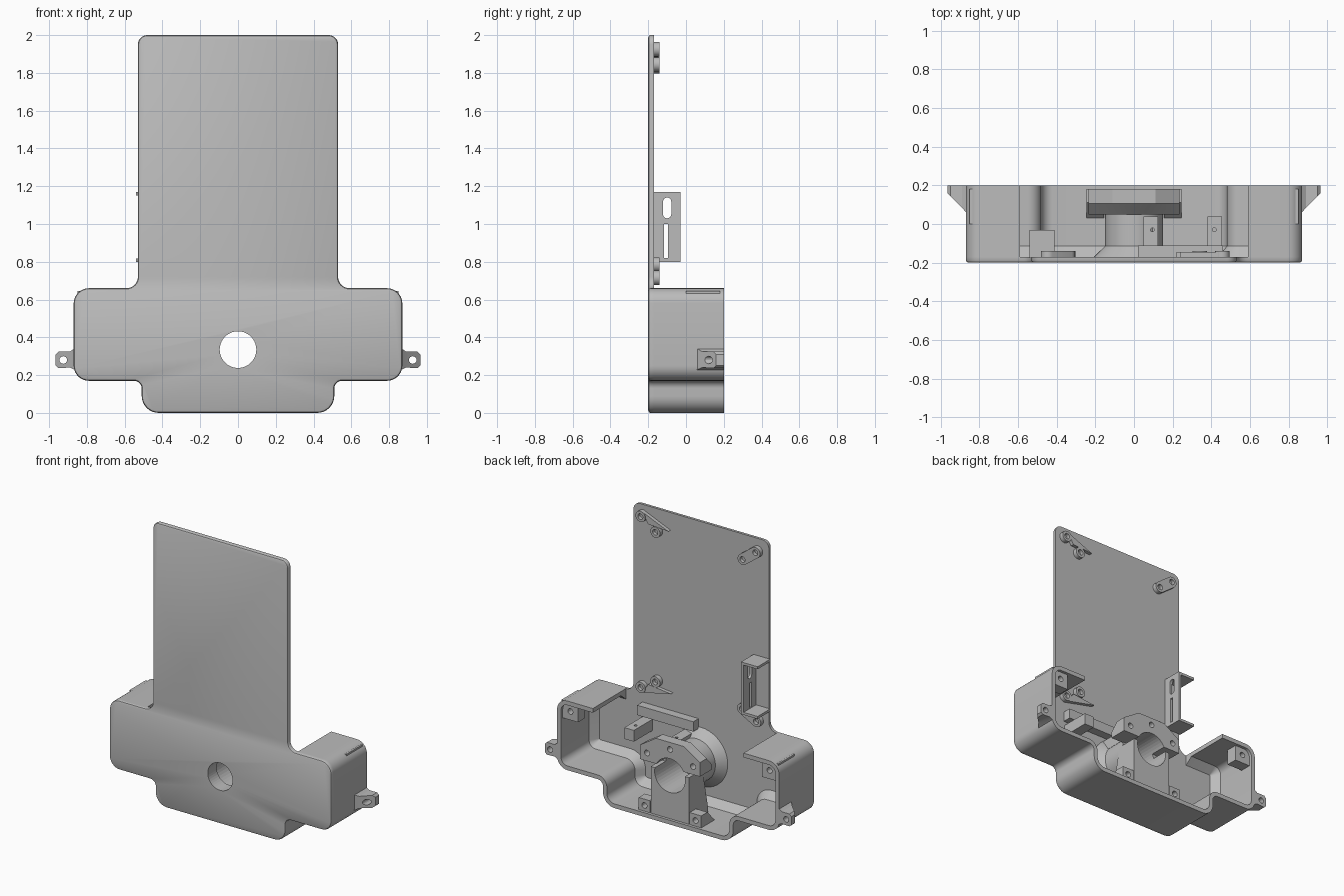
import bpy, bmesh, math
from mathutils import Vector

cube = bpy.data.objects.get("Cube")
if cube:
    bpy.data.objects.remove(cube)

GREY = (0.5, 0.5, 0.5, 1)
grey = bpy.data.materials.new("plain grey")
grey.use_nodes = True
grey.diffuse_color = GREY
grey.node_tree.nodes["Principled BSDF"].inputs["Base Color"].default_value = GREY

HUB = Vector((0, 0.335))


def finish(name, bm, cutters=(), helper=False):
    bmesh.ops.recalc_face_normals(bm, faces=bm.faces)
    mesh = bpy.data.meshes.new(name)
    bm.to_mesh(mesh)
    bm.free()
    mesh.materials.append(grey)
    obj = bpy.data.objects.new(name, mesh)
    bpy.context.collection.objects.link(obj)
    if helper:
        obj.hide_render = True
        obj.hide_viewport = True
        return obj
    bpy.ops.object.select_all(action='DESELECT')
    obj.select_set(True)
    bpy.context.view_layer.objects.active = obj
    bpy.ops.object.shade_smooth_by_angle(angle=math.radians(30))
    for c in cutters:
        mod = obj.modifiers.new("cut", 'BOOLEAN')
        mod.operation = 'DIFFERENCE'
        mod.solver = 'EXACT'
        mod.object = c
    return obj


def loft(bm, rings):
    """Skin equal-length closed rings and cap both ends."""
    loops = [[bm.verts.new(p) for p in ring] for ring in rings]
    n = len(loops[0])
    for a, b in zip(loops, loops[1:]):
        for i in range(n):
            j = (i + 1) % n
            bm.faces.new((a[i], a[j], b[j], b[i]))
    bm.faces.new(loops[0])
    bm.faces.new(loops[-1])


def at_y(points, y):
    return [(p[0], y, p[1]) for p in points]


def circle(c, r, n=40):
    return [(c[0] + r * math.cos(2 * math.pi * i / n),
             c[1] + r * math.sin(2 * math.pi * i / n)) for i in range(n)]


def rect(x0, x1, z0, z1):
    return [(x0, z0), (x1, z0), (x1, z1), (x0, z1)]


def solid(name, sections, cutters=(), helper=False):
    """sections: (outline in x and z, y) pairs"""
    bm = bmesh.new()
    loft(bm, [at_y(p, y) for p, y in sections])
    return finish(name, bm, cutters, helper)


def rounded(corners, inset, closed):
    """Outline of right-angle corners (x, z, radius), run clockwise."""
    pts, n = [], len(corners)
    for i, (x, z, r) in enumerate(corners):
        p = Vector((x, z))
        nxt = Vector(corners[(i + 1) % n][:2])
        prv = Vector(corners[i - 1][:2])
        if not closed and i in (0, n - 1):
            d = (nxt - p if i == 0 else p - prv).normalized()
            pts.append(p + Vector((d.y, -d.x)) * inset)
            continue
        u, v = (p - prv).normalized(), (nxt - p).normalized()
        centre = p + (v - u) * r
        convex = u.x * v.y - u.y * v.x < 0
        rr = max(r - inset if convex else r + inset, 0.004)
        for k in range(9):
            t = math.pi / 2 * k / 8
            pts.append(centre + rr * (u * math.sin(t) - v * math.cos(t)))
    return pts


def mirrored(half):
    return half + [(-x, z, r) for x, z, r in reversed(half)]


# Helper cutters: hub bore, wider bore and all screw holes
hub_hole = solid("hub_hole_cutter", [(circle(HUB, 0.097), -0.3), (circle(HUB, 0.097), 0.3)], helper=True)
bore = solid("bore_cutter", [(circle(HUB, 0.12), -0.1), (circle(HUB, 0.12), 0.3)], helper=True)

left_pads = [((-0.344, 1.835), (-0.444, 1.91)), ((-0.34, 0.775), (-0.45, 0.715))]
right_pads = [((0.456, 1.925), (0.34, 1.845), (0.24, 1.875)),
              ((0.456, 0.715), (0.34, 0.785), (0.22, 0.73))]
flange_screws = [(-0.18, 0.447), (0, 0.52), (0.18, 0.447)]
bm = bmesh.new()
for group in left_pads + right_pads:
    for c in group[:2]:
        loft(bm, [at_y(circle(c, 0.02, 16), y) for y in (-0.165, -0.1)])
for c in flange_screws + [(s * x, z) for s in (-1, 1) for x, z in ((0.2, 0.07), (0.78, 0.58), (0.925, 0.28))]:
    loft(bm, [at_y(circle(c, 0.02, 16), y) for y in (0.1, 0.25)])
screws = finish("screw_hole_cutter", bm, helper=True)

# Front plate with softened front edge
box_half = [(0.59, 0.66, 0), (0.87, 0.66, 0.08), (0.87, 0.17, 0.08), (0.51, 0.17, 0.04), (0.51, 0, 0.09)]
plate = mirrored([(0.53, 2, 0.05), (0.53, 0.66, 0.06)] + box_half[1:])
solid("front_plate", [(rounded(plate, d, True), y) for d, y in
                      ((0.012, -0.2), (0.004, -0.196), (0, -0.188), (0, -0.17))], [hub_hole])

# Case wall with a sloped foot on the inside
section = [(0, -0.185), (0, 0.2), (0.03, 0.2), (0.03, -0.115), (0.075, -0.171), (0.03, -0.185)]
strips = [at_y(rounded(mirrored(box_half), d, False), y) for d, y in section]
bm = bmesh.new()
loft(bm, list(zip(*strips)))
finish("case_wall", bm)

# Hub: cone foot, tube, cradle and clamp flange
solid("hub_tube", [(circle(HUB, r), y) for r, y in
                   ((0.21, -0.172), (0.15, -0.115), (0.15, 0.06))], [hub_hole, bore])
solid("hub_cradle", [(rect(-0.15, 0.15, 0.02, 0.08), -0.03), (rect(-0.15, 0.15, 0.02, 0.36), 0.03),
                     (rect(-0.15, 0.15, 0.02, 0.36), 0.18)], [bore])


def flange(drop):
    half = [(0.235, 0.39), (0.235, 0.49 - drop), (0.11, 0.57 - drop)]
    return half + [(-x, z) for x, z in reversed(half)]


solid("clamp_flange", [(flange(0.06), 0.05), (flange(0), 0.105), (flange(0), 0.18)], [bore, screws])

# Mirrored screw blocks and side ears
for side, label in ((1, "left"), (-1, "right")):
    def block(x0, x1, z0, z1):
        return rect(side * x0, side * x1, z0, z1)
    solid(label + "_upper_screw_block", [(block(0.83, 0.85, 0.63, 0.645), 0.0),
                                         (block(0.72, 0.85, 0.52, 0.645), 0.1),
                                         (block(0.72, 0.85, 0.52, 0.645), 0.18)], [screws])
    solid(label + "_lower_screw_block", [(block(0.155, 0.245, 0.015, 0.03), 0.03),
                                         (block(0.155, 0.245, 0.015, 0.115), 0.11),
                                         (block(0.155, 0.245, 0.015, 0.115), 0.18)], [screws])
    bm = bmesh.new()
    loft(bm, [[(side * x, y, z) for y, z in rect(y0, 0.2, z0, z1)] for x, y0, z0, z1 in
              ((0.86, 0.05, 0.225, 0.345), (0.89, 0.085, 0.24, 0.325),
               (0.95, 0.145, 0.237, 0.325), (0.965, 0.16, 0.25, 0.31))])
    finish(label + "_ear", bm, [screws])


# Standoffs on the back of the plate
def capsule(a, b, r):
    a, b = Vector(a), Vector(b)
    ang = math.atan2(b.y - a.y, b.x - a.x)
    pts = []
    for c, start in ((b, ang - math.pi / 2), (a, ang + math.pi / 2)):
        pts += [(c.x + r * math.cos(start + math.pi * k / 12),
                 c.y + r * math.sin(start + math.pi * k / 12)) for k in range(13)]
    return pts


for i, (a, b) in enumerate(left_pads):
    pad = capsule(a, b, 0.038)
    solid(f"double_standoff_{i}", [(pad, -0.175), (pad, -0.14)], [screws])
for i, (a, b, tip) in enumerate(right_pads):
    for j, c in enumerate((a, b)):
        ring = circle(c, 0.038, 24)
        solid(f"standoff_{i}_{j}", [(ring, -0.175), (ring, -0.14)], [screws])
    low = a[1] - 0.036 if a[1] < b[1] else a[1] + 0.036
    mid = ((a[0] + b[0]) / 2, (a[1] + b[1]) / 2)
    wedge = [(a[0] - 0.01, low), tip, mid]
    solid(f"standoff_wedge_{i}", [(wedge, -0.175), (wedge, -0.145)], [screws])

# Slotted side bracket
bm = bmesh.new()
slot = capsule((-0.1, 1.052), (-0.1, 1.118), 0.022)
for outline in (slot, rect(-0.117, -0.095, 0.82, 1.0)):
    loft(bm, [[(x, y, z) for y, z in outline] for x in (-0.5, -0.38)])
slots = finish("bracket_slot_cutter", bm, helper=True)
panel = rect(-0.43, -0.41, 0.8, 1.17)
solid("bracket_panel", [(panel, -0.175), (panel, -0.03)], [slots])
for label, z in (("lower", 0.8), ("upper", 1.152)):
    tab = rect(-0.54, -0.425, z, z + 0.018)
    solid(f"bracket_{label}_tab", [(tab, -0.175), (tab, -0.03)])

# Ledge and two drilled posts above the hub
ledge = rect(0.02, 0.46, 0.53, 0.6)
solid("ledge_bar", [(ledge, -0.175), (ledge, -0.11)])
bm = bmesh.new()
for x in (0.095, 0.415):
    loft(bm, [[(p, q, z) for p, q in circle((x, -0.03), 0.01, 12)] for z in (0.45, 0.6)])
pins = finish("post_hole_cutter", bm, helper=True)
for i, x in enumerate((0.05, 0.38)):
    post = rect(x, x + 0.075, 0.42, 0.5)
    solid(f"drilled_post_{i}", [(post, -0.175), (post, 0.04)], [pins])
